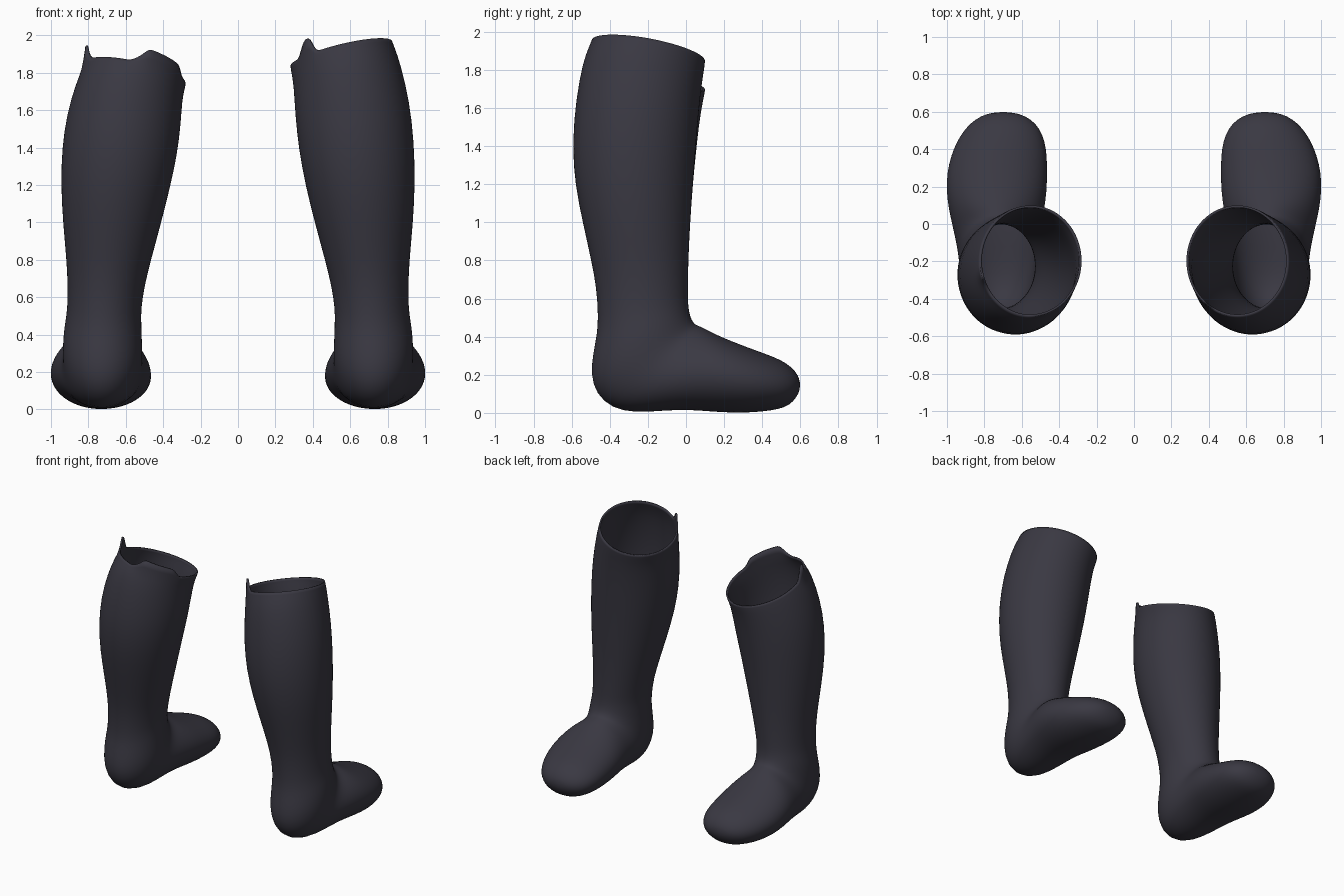
import bpy, bmesh, math

if "Cube" in bpy.data.objects:
    bpy.data.objects.remove(bpy.data.objects["Cube"])

SEGS = 64

fabric = bpy.data.materials.new("charcoal_fabric")
fabric.diffuse_color = (0.042, 0.040, 0.055, 1)
fabric.use_nodes = True
fabric.node_tree.nodes["Principled BSDF"].inputs["Base Color"].default_value = fabric.diffuse_color

# Shaft rings: height, front y, back y, inner x, outer x
SHAFT = [
    (1.90, .10, -.495, .28, .825),
    (1.86, .097, -.51, .285, .84),
    (1.78, .085, -.542, .298, .868),
    (1.60, .066, -.577, .306, .916),
    (1.40, .051, -.597, .325, .942),
    (1.20, .036, -.583, .36, .947),
    (1.00, .022, -.542, .41, .936),
    (0.80, .012, -.497, .465, .917),
    (0.66, .010, -.470, .50, .910),
]

# Ankle and foot rings: instep (y, z), sole (y, z), centre x, half width
FOOT = [
    ((.010, .58), (-.460, .50), .715, .197),
    ((.016, .53), (-.467, .41), .720, .203),
    ((.026, .495), (-.488, .31), .724, .208),
    ((.038, .475), (-.500, .20), .724, .212),
    ((.050, .463), (-.472, .10), .724, .212),
    ((.065, .457), (-.390, .025), .724, .213),
    ((.085, .448), (-.270, .000), .727, .222),
    ((.11, .436), (-.120, .012), .732, .238),
    ((.15, .415), (.01, .018), .735, .255),
    ((.20, .392), (.14, .006), .735, .268),
    ((.28, .360), (.27, .000), .732, .268),
    ((.36, .330), (.37, .004), .722, .256),
    ((.43, .305), (.45, .013), .712, .236),
    ((.50, .277), (.52, .028), .703, .200),
    ((.555, .240), (.565, .060), .700, .150),
    ((.590, .195), (.593, .105), .700, .085),
]

# Rim of each boot: height, slope outward, slope in y, torn bumps (degrees, rise)
RIMS = {
    "right": (1.90, .24, -.18,
              [(208, 0), (217, .045), (220, .095), (228, .09), (236, 0)]),
    "left": (1.785, .16, -.30,
             [(98, 0), (102, .10), (108, .11), (113, .04), (122, .01), (150, 0), (176, -.01),
              (186, .02), (197, .07), (207, .065), (232, .055), (242, .05), (246, 0)]),
}


def bump(points, deg):
    for (a, u), (b, v) in zip(points, points[1:]):
        if a <= deg <= b:
            return u + (v - u) * (deg - a) / (b - a)
    return 0


def make_boot(side, sx):
    height, slope_x, slope_y, bumps = RIMS[side]
    bm = bmesh.new()
    angles = [2 * math.pi * i / SEGS for i in range(SEGS)]
    rings = []

    # Leg shaft, stretched to follow the slanted rim
    for k, (z, front, back, inner, outer) in enumerate(SHAFT):
        t = max(0, (z - 1.2) / .7)
        ring = []
        for a in angles:
            x = (inner + outer) / 2 + (outer - inner) / 2 * math.sin(a)
            y = (front + back) / 2 + (front - back) / 2 * math.cos(a)
            rim = height + slope_x * (x - .55) + slope_y * (y + .2)
            h = z + (rim - 1.9) * t
            if k == 0:
                h += bump(bumps, math.degrees(a))
            ring.append(bm.verts.new((sx * x, y, h)))
        rings.append(ring)

    # Ankle, heel and foot, fanning around the instep
    for (ay, az), (by, bz), xc, w in FOOT:
        ring = []
        for a in angles:
            c = math.cos(a)
            ring.append(bm.verts.new((sx * (xc + w * math.sin(a)),
                                      (ay + by) / 2 + (ay - by) / 2 * c,
                                      (az + bz) / 2 + (az - bz) / 2 * c)))
        rings.append(ring)

    for r, q in zip(rings, rings[1:]):
        for i in range(SEGS):
            j = (i + 1) % SEGS
            bm.faces.new((r[i], r[j], q[j], q[i]))

    # Toe cap
    tip = bm.verts.new((sx * .70, .60, .15))
    for i in range(SEGS):
        bm.faces.new((rings[-1][i], rings[-1][(i + 1) % SEGS], tip))

    # Face outward: the first shaft face points to the toe side
    bm.normal_update()
    bm.faces.ensure_lookup_table()
    if bm.faces[0].normal.y < 0:
        bmesh.ops.reverse_faces(bm, faces=bm.faces[:])

    mesh = bpy.data.meshes.new(side + "_boot")
    bm.to_mesh(mesh)
    bm.free()
    mesh.materials.append(fabric)
    for p in mesh.polygons:
        p.use_smooth = True
    boot = bpy.data.objects.new(side + "_boot", mesh)
    bpy.context.collection.objects.link(boot)

    # Smooth surface with a thin wall
    sub = boot.modifiers.new("smooth", 'SUBSURF')
    sub.levels = sub.render_levels = 1
    wall = boot.modifiers.new("wall", 'SOLIDIFY')
    wall.thickness = .012
    wall.offset = -1


make_boot("right", 1)
make_boot("left", -1)
